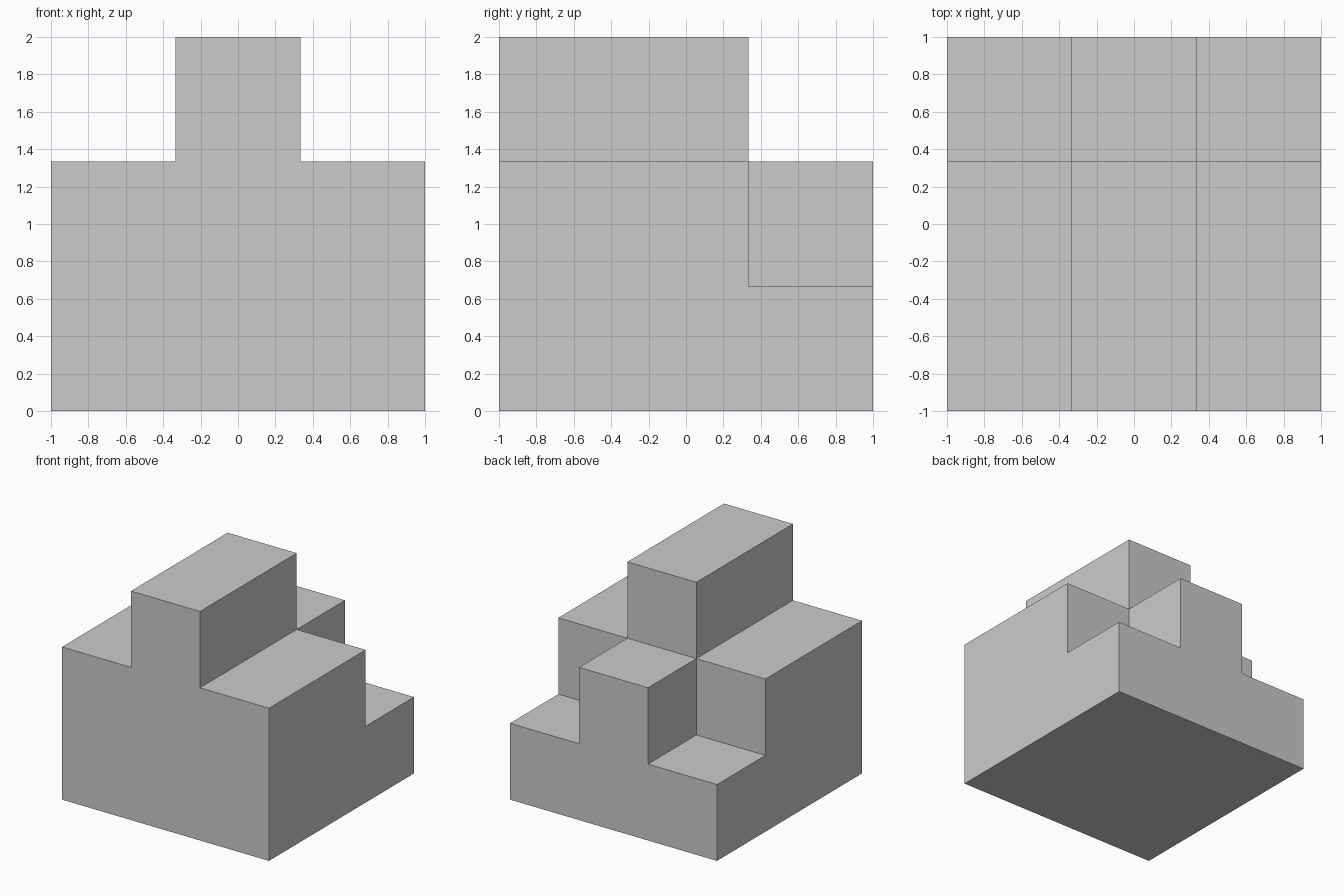
import bpy, bmesh
from mathutils import Vector

if "Cube" in bpy.data.objects:
    bpy.data.objects.remove(bpy.data.objects["Cube"])

N = 3
S = 2 / N
# Stack heights in cells: rows run front to back, columns left to right
HEIGHTS = [(2, 3, 2), (2, 3, 2), (1, 2, 1)]


def filled(x, y, z):
    return 0 <= x < N and 0 <= y < N and 0 <= z < HEIGHTS[y][x]


# Stepped block: keep only the outer cell faces
bm = bmesh.new()
for y in range(N):
    for x in range(N):
        for z in range(HEIGHTS[y][x]):
            for axis in range(3):
                for sign in (-1, 1):
                    n = Vector((0, 0, 0))
                    n[axis] = sign
                    if filled(x + int(n.x), y + int(n.y), z + int(n.z)):
                        continue
                    u = Vector((0, 0, 0))
                    u[(axis + 1) % 3] = 1
                    v = n.cross(u)
                    c = Vector((x + 0.5, y + 0.5, z + 0.5)) + n / 2
                    quad = [c + (a * u + b * v) / 2
                            for a, b in ((-1, -1), (1, -1), (1, 1), (-1, 1))]
                    bm.faces.new([bm.verts.new(p * S - Vector((1, 1, 0)))
                                  for p in quad])

# Weld the cells and merge coplanar faces into clean large ones
bmesh.ops.remove_doubles(bm, verts=bm.verts[:], dist=1e-4)
bmesh.ops.dissolve_limit(bm, angle_limit=0.01, verts=bm.verts[:], edges=bm.edges[:])
bmesh.ops.recalc_face_normals(bm, faces=bm.faces[:])

mesh = bpy.data.meshes.new("stepped_block")
bm.to_mesh(mesh)
bm.free()
bpy.context.collection.objects.link(bpy.data.objects.new("stepped_block", mesh))
